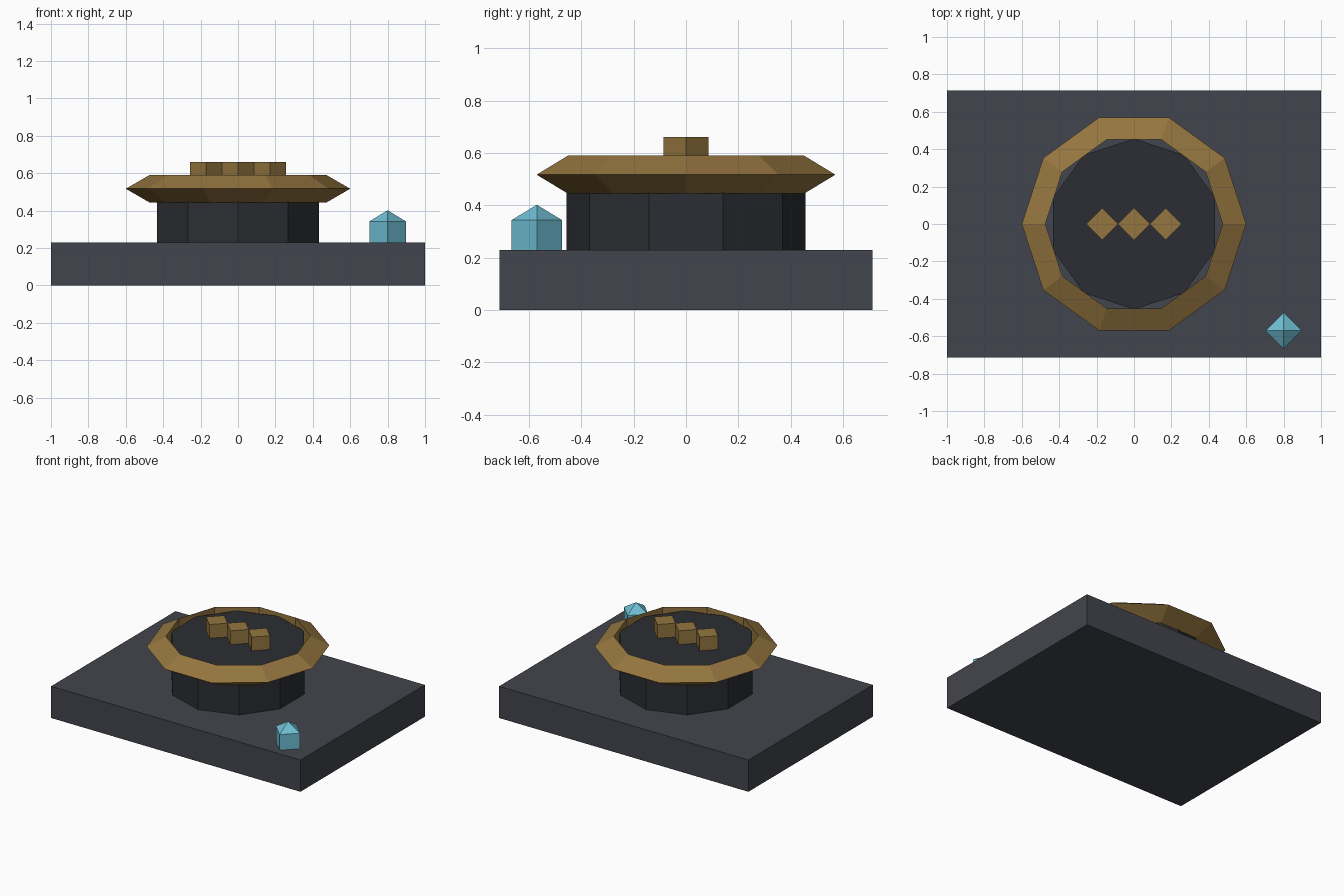
import bpy
from math import pi

if "Cube" in bpy.data.objects:
    bpy.data.objects.remove(bpy.data.objects["Cube"])


def material(name, rgb):
    m = bpy.data.materials.new(name)
    m.diffuse_color = (*rgb, 1)
    m.use_nodes = True
    m.node_tree.nodes["Principled BSDF"].inputs["Base Color"].default_value = m.diffuse_color
    return m


slate = material("slate", (0.055, 0.06, 0.075))
charcoal = material("charcoal", (0.025, 0.027, 0.033))
brass = material("brass", (0.30, 0.18, 0.05))
cyan = material("cyan", (0.16, 0.52, 0.66))


def finish(name, mat):
    ob = bpy.context.object
    ob.name = name
    ob.data.materials.append(mat)
    return ob


def prism(name, mat, sides, radius, z0, z1, x=0, y=0, turn=0):
    bpy.ops.mesh.primitive_cylinder_add(
        vertices=sides, radius=radius, depth=z1 - z0,
        location=(x, y, (z0 + z1) / 2), rotation=(0, 0, turn))
    return finish(name, mat)


# Rectangular base slab
bpy.ops.mesh.primitive_cube_add(size=1, location=(0, 0, 0.115))
base = finish("base_slab", slate)
base.scale = (2, 1.426, 0.23)

# Ten-sided drum with corners on the y axis
prism("drum", charcoal, 10, 0.456, 0.23, 0.56)

# Triangular-section ring, corners on the x axis
bpy.ops.mesh.primitive_torus_add(
    major_segments=10, minor_segments=3, major_radius=0.516,
    minor_radius=0.084, location=(0, 0, 0.517))
finish("rim_ring", brass)

# Row of three diamond studs
for i in (-1, 0, 1):
    prism(f"stud_{i + 2}", brass, 4, 0.086, 0.56, 0.66, x=i * 0.17)

# Crystal: square shaft with a pyramid tip
prism("crystal_shaft", cyan, 4, 0.097, 0.23, 0.343, x=0.8, y=-0.57)
bpy.ops.mesh.primitive_cone_add(
    vertices=4, radius1=0.097, radius2=0, depth=0.059,
    location=(0.8, -0.57, 0.3725))
finish("crystal_tip", cyan)
